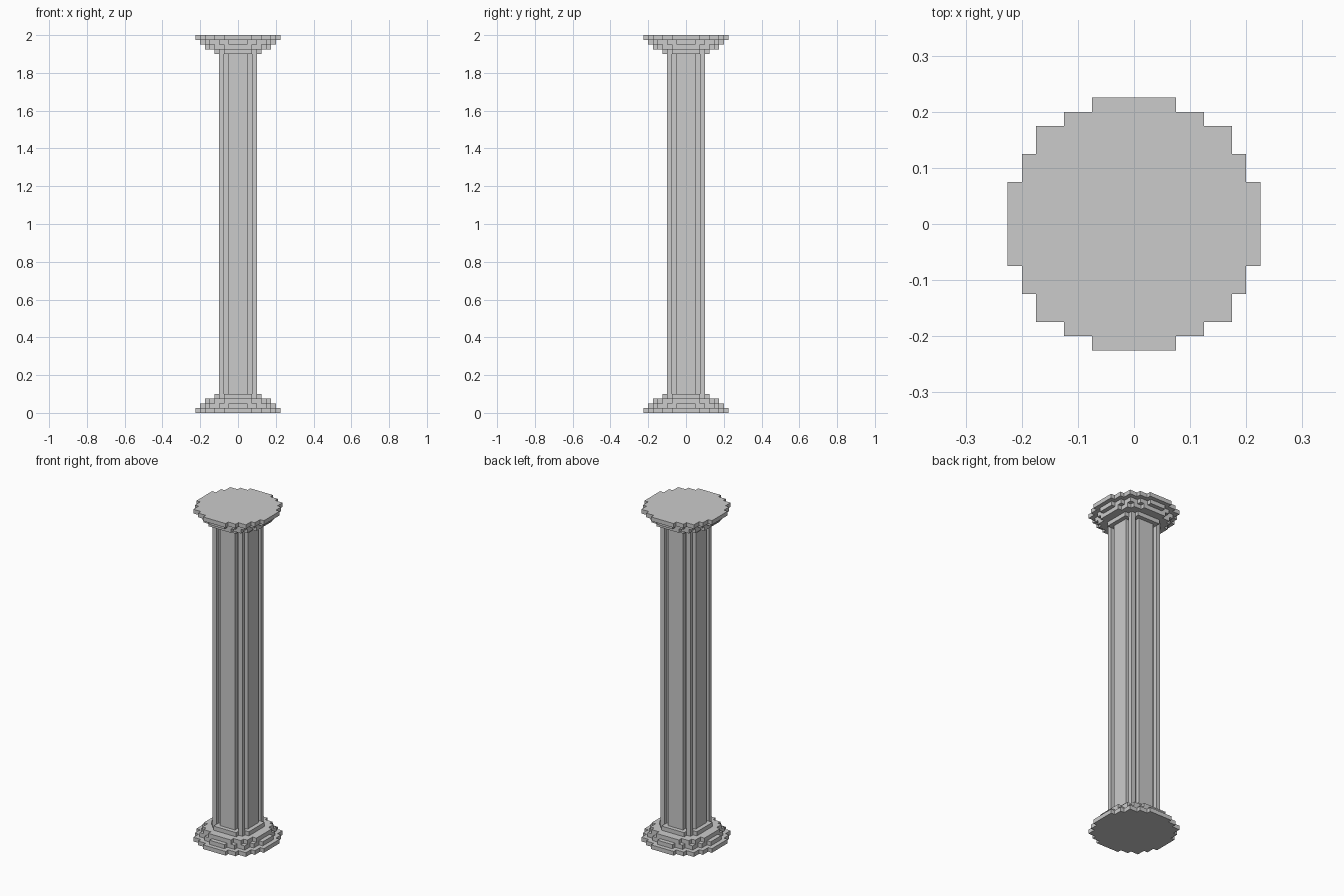
import bpy, bmesh

if "Cube" in bpy.data.objects:
    bpy.data.objects.remove(bpy.data.objects["Cube"])

U = 0.025  # block size of the stepped outline


def stepped_prism(name, quad, z0, z1):
    """Prism whose outline is one quadrant path (half x, half y) mirrored four ways."""
    outline = quad + [(-x, y) for x, y in reversed(quad)]
    outline += [(-x, -y) for x, y in quad] + [(x, -y) for x, y in reversed(quad)]
    bm = bmesh.new()
    face = bm.faces.new([bm.verts.new((x * U, y * U, z0)) for x, y in outline])
    top = bmesh.ops.extrude_face_region(bm, geom=[face])["geom"]
    verts = [g for g in top if isinstance(g, bmesh.types.BMVert)]
    bmesh.ops.translate(bm, vec=(0, 0, z1 - z0), verts=verts)
    bmesh.ops.recalc_face_normals(bm, faces=bm.faces[:])
    mesh = bpy.data.meshes.new(name)
    bm.to_mesh(mesh)
    bm.free()
    obj = bpy.data.objects.new(name, mesh)
    bpy.context.collection.objects.link(obj)


def staircase(steps):
    """Turn outer corners into a path with the inner corners added."""
    quad = []
    for i, (x, y) in enumerate(steps):
        quad.append((x, y))
        if i + 1 < len(steps):
            quad.append((steps[i + 1][0], y))
    return quad


# Outlines from the widest tier inward
tiers = [
    [(9, 3), (8, 5), (7, 7), (5, 8), (3, 9)],
    [(8, 2), (7, 4), (6, 6), (4, 7), (2, 8)],
    [(7, 3), (6, 5), (5, 6), (3, 7)],
    [(5, 3), (4, 4), (3, 5)],
]

# Base steps and mirrored capital steps
for i, steps in enumerate(tiers):
    quad = staircase(steps)
    stepped_prism(f"base_tier_{i + 1}", quad, i * U, (i + 1) * U)
    stepped_prism(f"capital_tier_{i + 1}", quad, 2 - (i + 1) * U, 2 - i * U)

# Square column shaft with a groove on each side of every face
fluted = [(4, 2), (3, 2), (3, 3), (4, 3), (4, 4), (3, 4), (3, 3), (2, 3), (2, 4)]
fluted = [(4, 2), (3, 2), (3, 2.99), (4, 2.99), (4, 4),
          (2.99, 4), (2.99, 3), (2, 3), (2, 4)]
stepped_prism("shaft", fluted, 4 * U, 2 - 4 * U)
